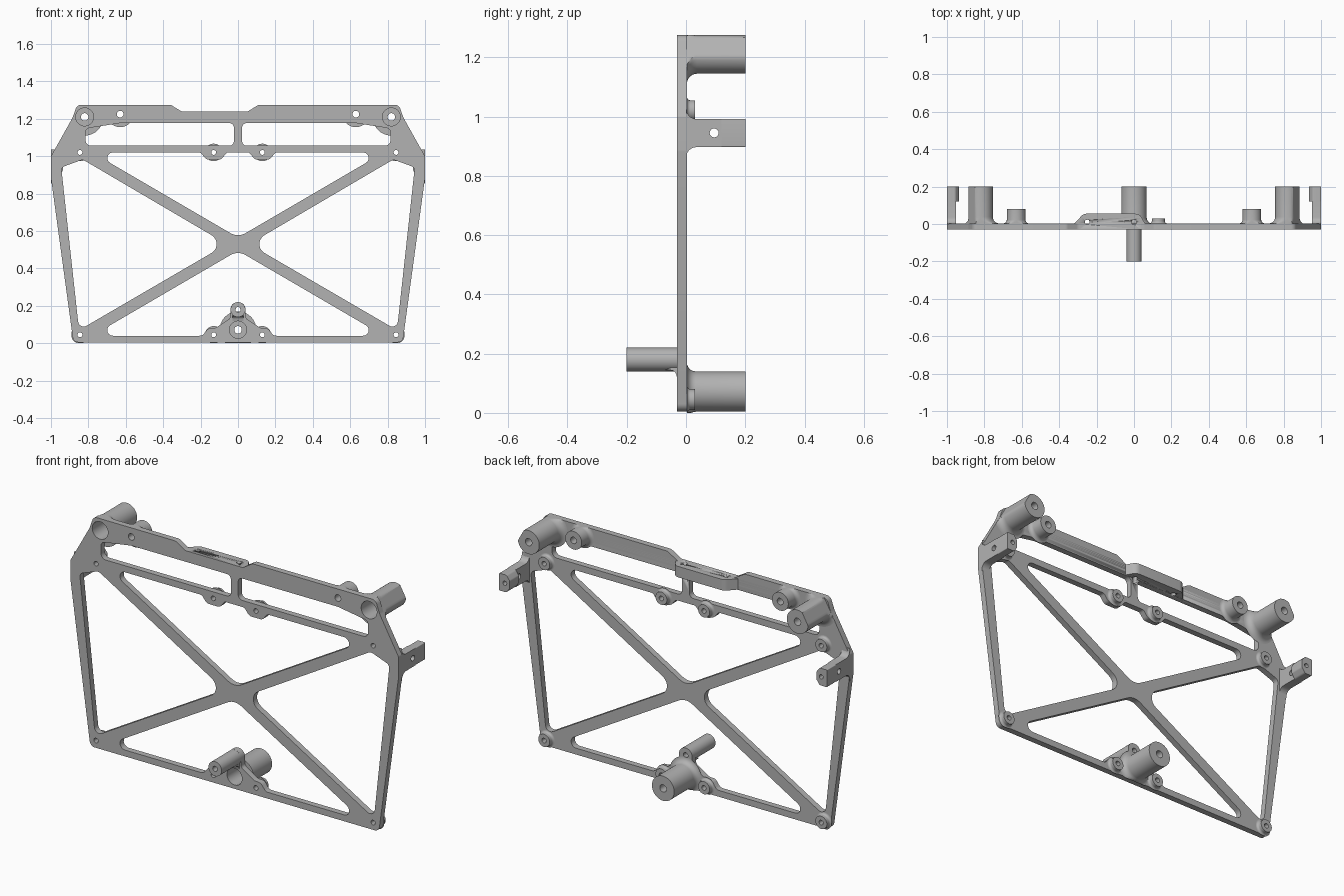
import bpy, bmesh
from math import sin, cos, tan, pi, radians
from mathutils import Vector

cube = bpy.data.objects.get("Cube")
if cube:
    bpy.data.objects.remove(cube, do_unlink=True)

grey = bpy.data.materials.new("satin_grey")
grey.use_nodes = True
grey.diffuse_color = (0.45, 0.45, 0.45, 1)
grey.node_tree.nodes["Principled BSDF"].inputs["Base Color"].default_value = grey.diffuse_color

FRONT, BACK = -0.03, 0.003
TOP = 1.275


def finish(name, bm):
    """Clean the geometry and make a smooth-shaded object with sharp edges."""
    bmesh.ops.remove_doubles(bm, verts=bm.verts, dist=0.0002)
    bmesh.ops.recalc_face_normals(bm, faces=bm.faces)
    mesh = bpy.data.meshes.new(name)
    bm.to_mesh(mesh)
    bm.free()
    mesh.materials.append(grey)
    mesh.polygons.foreach_set("use_smooth", [True] * len(mesh.polygons))
    mesh.set_sharp_from_angle(angle=radians(35))
    ob = bpy.data.objects.new(name, mesh)
    bpy.context.collection.objects.link(ob)
    return ob


def rounded(points, steps=7):
    """Polygon of (u, v, radius) with its corners rounded."""
    out = []
    for i, (u, v, r) in enumerate(points):
        p = Vector((u, v))
        a = (Vector(points[i - 1][:2]) - p).normalized()
        b = (Vector(points[(i + 1) % len(points)][:2]) - p).normalized()
        half = a.angle(b) / 2
        if r == 0 or half > 1.55:
            out.append(p)
            continue
        mid = p + (a + b).normalized() * r / sin(half)
        start, end = p + a * r / tan(half) - mid, p + b * r / tan(half) - mid
        sweep = pi - 2 * half
        for k in range(steps + 1):
            t = k / steps
            out.append(mid + (start * sin((1 - t) * sweep) + end * sin(t * sweep)) / sin(sweep))
    return out


def circle(u, v, r, n=32):
    return [Vector((u + r * cos(2 * pi * k / n), v + r * sin(2 * pi * k / n))) for k in range(n)]


def mirrored(half):
    return half + [(-u, v, r) for u, v, r in reversed(half) if u != 0]


def slab(name, loops, axis, low, high):
    """Extrude an outline with holes along an axis."""
    curve = bpy.data.curves.new(name, "CURVE")
    curve.dimensions = "2D"
    curve.fill_mode = "BOTH"
    curve.extrude = 0.5
    for loop in loops:
        spline = curve.splines.new("POLY")
        spline.points.add(len(loop) - 1)
        for point, co in zip(spline.points, loop):
            point.co = (co.x, co.y, 0, 1)
        spline.use_cyclic_u = True
    temp = bpy.data.objects.new(name + "_curve", curve)
    bpy.context.collection.objects.link(temp)
    mesh = bpy.data.meshes.new_from_object(temp.evaluated_get(bpy.context.evaluated_depsgraph_get()))
    bm = bmesh.new()
    bm.from_mesh(mesh)
    bpy.data.objects.remove(temp)
    bpy.data.curves.remove(curve)
    bpy.data.meshes.remove(mesh)
    for vert in bm.verts:
        u, v, t = vert.co
        w = low + (t + 0.5) * (high - low)
        vert.co = {"x": (w, u, v), "y": (u, w, v), "z": (u, v, w)}[axis]
    return finish(name, bm)


# Straight borders that the flared boss feet must not cross: (point, outward normal)
LIMITS = [(Vector((0, TOP)), Vector((0, 1))), (Vector((0, 0)), Vector((0, -1))),
          (Vector((0.885, 0)), Vector((0.991, -0.131))),
          (Vector((0.89, 1.195)), Vector((0.871, 0.491)))]


def boss(name, x, z, profile, n=40):
    """Revolve a closed (radius, y) profile about a y axis through x, z."""
    bm = bmesh.new()
    rings = []
    for r, y in profile:
        ring = []
        for k in range(n):
            p = Vector((x + r * cos(2 * pi * k / n), z + r * sin(2 * pi * k / n)))
            side = 1 if x >= 0 else -1
            p.x *= side
            for origin, normal in LIMITS:
                p -= normal * max(0, (p - origin).dot(normal))
            ring.append(bm.verts.new((p.x * side, y, p.y)))
        rings.append(ring)
    for i, ring in enumerate(rings):
        prev = rings[i - 1]
        for k in range(n):
            bm.faces.new((prev[k - 1], prev[k], ring[k], ring[k - 1]))
    return finish(name, bm)


def standoff(name, x, z, r, end, hole, bore=None, flare=0.02):
    """Back boss with a filleted foot, a screw hole and an optional counterbore."""
    foot = [(r + flare * (1 - sin(k * pi / 12)), BACK + flare * (1 - cos(k * pi / 12)))
            for k in range(7)]
    inner = [(hole, end)]
    if bore:
        inner += [(hole, end - 0.05), (bore, end - 0.05), (bore, BACK)]
    else:
        inner += [(hole, BACK)]
    boss(name, x, z, foot + [(r, end)] + inner)


# Positions of the fastening points on the right half
small_spots = [(0.845, 1.02), (0.845, 0.045), (0.13, 1.02), (0.13, 0.045)]
corner_spot, upper_spot = (0.82, 1.21), (0.63, 1.225)

# Main frame plate: outline, five openings and screw holes
right_edge = [(0.88, 0.005, 0.03), (1, 0.885, 0.05), (1, 1.0, 0.02),
              (0.885, 1.205, 0.05), (0.86, TOP, 0.03)]
notch = [(0.11, TOP, 0.03), (0.05, 1.238, 0.03), (-0.30, 1.238, 0.03), (-0.36, TOP, 0.03)]
outline = right_edge + notch + [(-u, v, r) for u, v, r in reversed(right_edge)]
upper_window = mirrored([(0, 0.565, 0.08), (0.78, 1.02, 0.03), (0.20, 1.02, 0.02),
                         (0.17, 0.982, 0.03), (0.09, 0.982, 0.03), (0.06, 1.02, 0.02)])
lower_window = mirrored([(0, 0.495, 0.08), (0.78, 0.04, 0.03), (0.19, 0.04, 0.03),
                         (0.16, 0.08, 0.03), (0.12, 0.082, 0.03),
                         (0.04, 0.135, 0.02), (0.04, 0.22, 0.039)])
side_window = [(0.06, 0.53, 0.055), (0.85, 0.07, 0.03), (0.945, 0.94, 0.025), (0.83, 0.982, 0.03)]
slot = [(0.022, 1.056, 0.025), (0.815, 1.056, 0.03), (0.815, 1.148, 0.025),
        (0.63, 1.177, 0.03), (0.022, 1.177, 0.025)]
loops = [rounded(p) for p in (outline, upper_window, lower_window)]
loops += [circle(0, 0.072, 0.046), circle(0, 0.18, 0.014)]
for s in (1, -1):
    loops += [rounded([(s * u, v, r) for u, v, r in p]) for p in (side_window, slot)]
    loops += [circle(s * x, z, 0.013) for x, z in small_spots]
    loops += [circle(s * corner_spot[0], corner_spot[1], 0.048),
              circle(s * upper_spot[0], upper_spot[1], 0.018)]
plate = slab("frame_plate", loops, "y", FRONT, BACK)

# Bosses and side arms on both halves
arm_shape = [(0, 0.855, 0), (0.008, 0.897, 0.03), (0.12, 0.897, 0), (0.12, 0.992, 0),
             (0.008, 0.992, 0.03), (0, 1.035, 0)]
arm_shape[1] = (0.003, 0.897, 0.035)
arm_shape[4] = (0.003, 0.992, 0.035)
tip_shape = [(1, 0.897, 0.004), (1, 0.992, 0.004), (0.955, 0.992, 0.015),
             (0.935, 0.965, 0.015), (0.935, 0.925, 0.015), (0.955, 0.897, 0.015)]
for s, side in ((1, "left"), (-1, "right")):
    standoff(f"{side}_corner_boss", s * corner_spot[0], corner_spot[1], 0.065, 0.2, 0.02, 0.048, 0.035)
    standoff(f"{side}_upper_boss", s * upper_spot[0], upper_spot[1], 0.05, 0.08, 0.018)
    for i, (x, z) in enumerate(small_spots):
        standoff(f"{side}_small_boss_{i + 1}", s * x, z, 0.035, 0.03, 0.013, flare=0.012)
    slab(f"{side}_arm", [rounded(arm_shape), circle(0.095, 0.945, 0.015)], "x",
         *sorted((s * 0.953, s * 1.0)))
    tip = [(s * u, v, r) for u, v, r in tip_shape]
    slab(f"{side}_arm_tip", [rounded(tip), circle(s * 0.965, 0.945, 0.012)], "y", 0.12, 0.2)

# Lower centre boss behind and pin with gusset in front
standoff("lower_boss", 0, 0.072, 0.068, 0.2, 0.02, 0.046, 0.03)
boss("front_pin", 0, 0.18, [(0.04, FRONT), (0.04, -0.2), (0.014, -0.2), (0.014, FRONT)])
gusset = [(FRONT, 0.118, 0), (-0.036, 0.143, 0.02), (-0.07, 0.145, 0), (FRONT, 0.16, 0)]
slab("pin_gusset", [rounded(gusset)], "x", -0.03, 0.03)

# Thick tab behind the top notch
tab_shape = [(-0.32, BACK - 0.002, 0), (-0.27, 0.055, 0.04), (0.03, 0.055, 0.04), (0.06, BACK - 0.002, 0)]
tab = slab("top_tab", [rounded(tab_shape)], "z", 1.178, 1.238)

# Vertical drilled holes in the tab
for i, x in enumerate((-0.25, 0.0)):
    drill = slab(f"tab_drill_{i + 1}", [circle(x, 0.01, 0.013, 20)], "z", 1.15, 1.3)
    drill.hide_render = True
    drill.hide_set(True)
    for ob in (plate, tab):
        cut = ob.modifiers.new("drill", "BOOLEAN")
        cut.operation = "DIFFERENCE"
        cut.solver = "EXACT"
        cut.object = drill
